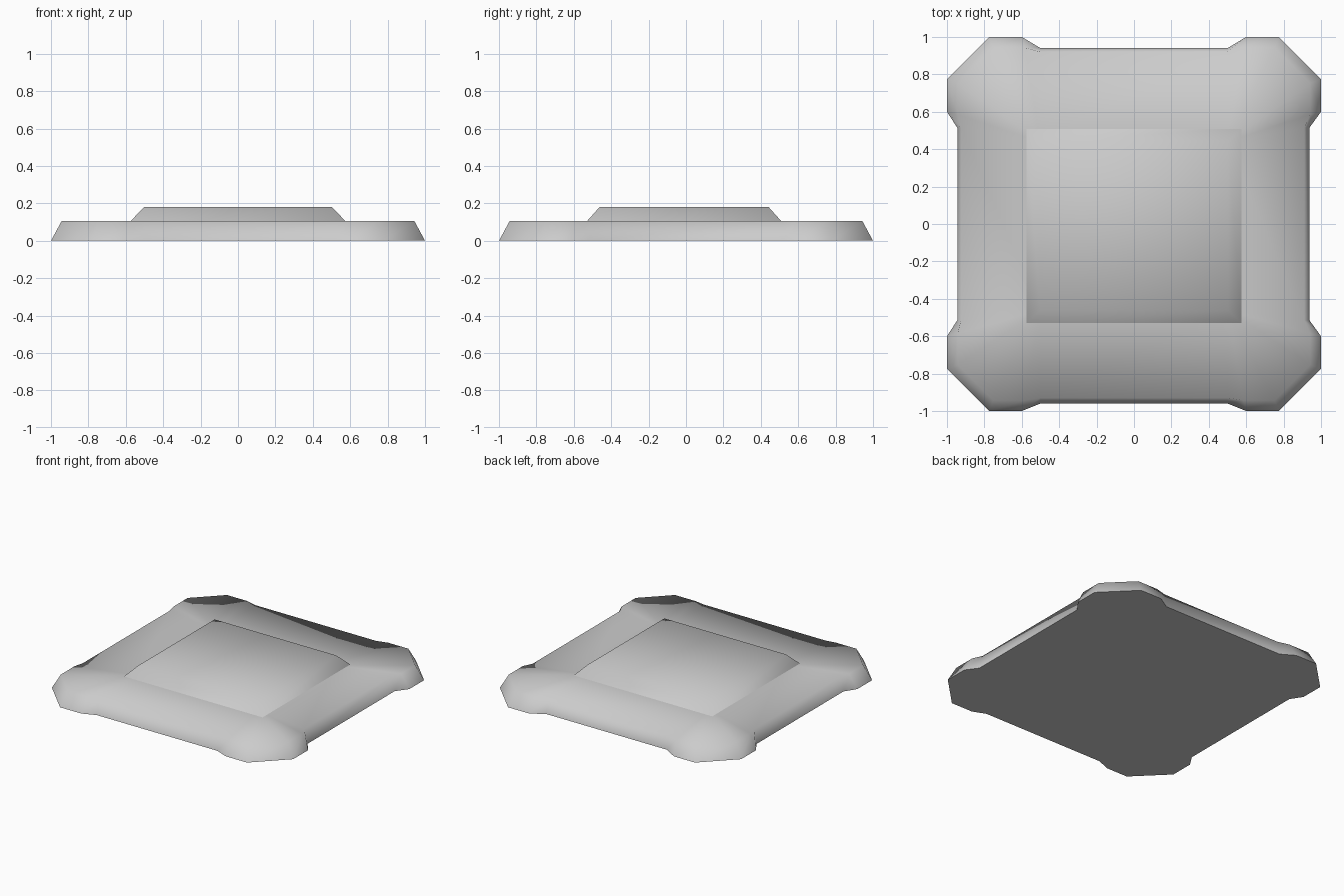
import bpy, bmesh
from math import radians

if "Cube" in bpy.data.objects:
    bpy.data.objects.remove(bpy.data.objects["Cube"])


def loft(name, loops):
    """Join stacked loops of equal length, cap both ends and smooth the shape."""
    bm = bmesh.new()
    rows = [[bm.verts.new(p) for p in loop] for loop in loops]
    for a, b in zip(rows, rows[1:]):
        for i in range(len(a)):
            j = (i + 1) % len(a)
            bm.faces.new((a[i], a[j], b[j], b[i]))
    bm.faces.new(rows[0][::-1])
    bm.faces.new(rows[-1])
    bmesh.ops.remove_doubles(bm, verts=bm.verts[:], dist=0.0005)
    bmesh.ops.recalc_face_normals(bm, faces=bm.faces[:])
    mesh = bpy.data.meshes.new(name)
    bm.to_mesh(mesh)
    bm.free()
    obj = bpy.data.objects.new(name, mesh)
    bpy.context.collection.objects.link(obj)
    bpy.ops.object.select_all(action='DESELECT')
    obj.select_set(True)
    bpy.context.view_layer.objects.active = obj
    bpy.ops.object.shade_smooth_by_angle(angle=radians(85))
    return obj


def outline(z, sides, outer, cut, pad):
    """Square with chamfered corner pads standing proud of the sides."""
    east, north, west, south = sides
    pts = []
    for sx, sy in ((1, 1), (-1, 1), (-1, -1), (1, -1)):
        x = east if sx > 0 else west
        y = north if sy > 0 else south
        corner = [(x, 0.515), (outer, pad), (outer, cut),
                  (cut, outer), (pad, outer), (0.5, y)]
        corner = [(sx * a, sy * b, z) for a, b in corner]
        pts += corner if sx * sy > 0 else corner[::-1]
    return pts


# Base slab with corner pads
bottom = outline(0, (0.938, 0.94, 0.945, 0.96), 1.0, 0.775, 0.60)
top = outline(0.105, (0.91, 0.92, 0.925, 0.93), 0.943, 0.752, 0.585)
inner = [(0.5 if x > 0 else -0.5, 0.44 if y > 0 else -0.46, 0.105) for x, y, z in top]
loft("base_slab", [bottom, top, inner])


# Raised centre panel
def rect(x, y0, y1, z):
    return [(x, y0, z), (x, y1, z), (-x, y1, z), (-x, y0, z)]


loft("raised_panel", [rect(0.575, -0.53, 0.51, 0.104), rect(0.503, -0.462, 0.442, 0.18)])
